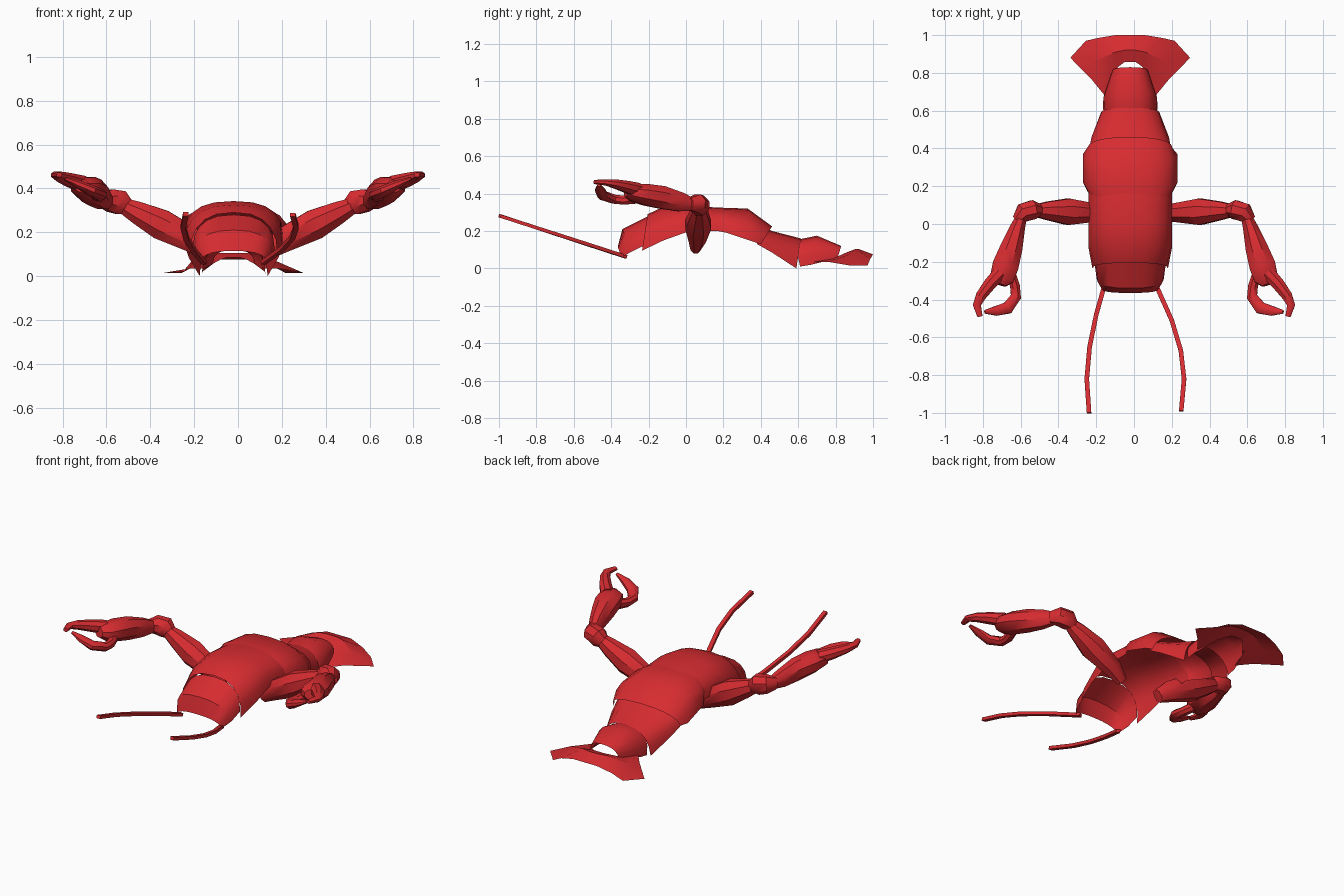
import bpy, math
from mathutils import Vector

red = bpy.data.materials.new("shell_red")
red.diffuse_color = (0.68, 0.025, 0.03, 1)
CX = -0.02  # the body sits slightly off the middle


def make(name, verts, faces, angle=35):
    me = bpy.data.meshes.new(name)
    me.from_pydata([tuple(v) for v in verts], [], faces)
    me.materials.append(red)
    ob = bpy.data.objects.new(name, me)
    bpy.context.collection.objects.link(ob)
    bpy.ops.object.select_all(action='DESELECT')
    ob.select_set(True)
    bpy.context.view_layer.objects.active = ob
    bpy.ops.object.shade_smooth_by_angle(angle=math.radians(angle))
    return ob


def spow(v, p):
    return math.copysign(abs(v) ** p, v)


def shell(name, rings, n=10):
    """Open arched plate; ring = (half width, y top, z top, y bottom, z bottom)."""
    verts, faces = [], []
    for hw, yt, zt, yb, zb in rings:
        for j in range(n + 1):
            a = math.pi * (1 - j / n)
            h = max(math.sin(a), 0) ** 0.85
            verts.append((CX + hw * spow(math.cos(a), 0.8),
                          yb + (yt - yb) * h, zb + (zt - zb) * h))
    w = n + 1
    for i in range(len(rings) - 1):
        for j in range(n):
            a = i * w + j
            faces.append((a, a + 1, a + w + 1, a + w))
    return make(name, verts, faces)


def tube(name, pts, side=1, n=8, angle=40):
    """Closed tube; point = (x, y, z, horizontal radius, vertical radius)."""
    verts, faces = [], []
    P = [Vector((p[0] * side, p[1], p[2])) for p in pts]
    for i, p in enumerate(P):
        d = (P[min(i + 1, len(P) - 1)] - P[max(i - 1, 0)]).normalized()
        u = d.cross(Vector((0, 0, 1))).normalized()
        v = u.cross(d)
        for j in range(n):
            a = 2 * math.pi * (j + 0.5) / n
            verts.append(p + u * math.cos(a) * pts[i][3] + v * math.sin(a) * pts[i][4])
    for i in range(len(P) - 1):
        for j in range(n):
            k = (j + 1) % n
            faces.append((i * n + j, (i + 1) * n + j, (i + 1) * n + k, i * n + k))
    faces.append(tuple(range(n)))
    faces.append(tuple(reversed(range((len(P) - 1) * n, len(P) * n))))
    return make(name, verts, faces, angle)


# Overlapping body plates, front to back
shell("head_plate", [(0.15, -0.365, 0.115, -0.345, 0.06),
                     (0.178, -0.34, 0.21, -0.29, 0.09),
                     (0.187, -0.20, 0.28, -0.22, 0.125)])
shell("front_carapace", [(0.20, -0.205, 0.29, -0.235, 0.095),
                         (0.222, -0.13, 0.325, -0.12, 0.15),
                         (0.222, 0.0, 0.342, 0.02, 0.20),
                         (0.222, 0.16, 0.325, 0.18, 0.20)])
shell("rear_carapace", [(0.225, 0.14, 0.325, 0.17, 0.20),
                        (0.25, 0.18, 0.325, 0.22, 0.19),
                        (0.25, 0.33, 0.32, 0.37, 0.14),
                        (0.225, 0.46, 0.225, 0.40, 0.13)])
shell("upper_tail", [(0.22, 0.38, 0.235, 0.38, 0.13),
                     (0.205, 0.46, 0.20, 0.46, 0.085),
                     (0.155, 0.615, 0.16, 0.59, 0.0)])
shell("lower_tail", [(0.145, 0.58, 0.15, 0.61, 0.01),
                     (0.142, 0.70, 0.175, 0.67, 0.02),
                     (0.095, 0.83, 0.12, 0.81, 0.055)])

# Tail fan: inner edge, ridge and outer edge, half given and mirrored
half = [[(0.135, 0.68, 0.035), (0.20, 0.76, 0.035), (0.317, 0.88, 0.015)],
        [(0.105, 0.78, 0.05), (0.19, 0.86, 0.07), (0.235, 0.97, 0.015)],
        [(0.06, 0.835, 0.075), (0.08, 0.91, 0.105), (0.17, 0.985, 0.05)],
        [(0.03, 0.857, 0.085), (0.03, 0.92, 0.105), (0.08, 1.0, 0.075)]]
cols = [[(CX - x, y, z) for x, y, z in c] for c in half]
cols += [[(CX + x, y, z) for x, y, z in c] for c in reversed(half)]
fv = [p for c in cols for p in c]
ff = [(3 * i + j, 3 * i + 3 + j, 3 * i + 4 + j, 3 * i + 1 + j)
      for i in range(len(cols) - 1) for j in range(2)]
make("tail_fan", fv, ff)

# Arms and claws
for s, tag in ((1, "right"), (-1, "left")):
    tube(tag + "_upper_arm", [(0.13, 0.05, 0.11, 0.03, 0.04),
                              (0.20, 0.06, 0.16, 0.05, 0.06),
                              (0.35, 0.065, 0.235, 0.075, 0.075),
                              (0.46, 0.07, 0.29, 0.052, 0.055),
                              (0.52, 0.07, 0.32, 0.035, 0.04)], s)
    tube(tag + "_elbow", [(0.495, 0.075, 0.31, 0.03, 0.035),
                          (0.535, 0.075, 0.335, 0.055, 0.06),
                          (0.585, 0.06, 0.345, 0.055, 0.055),
                          (0.62, 0.02, 0.345, 0.03, 0.035)], s)
    tube(tag + "_forearm", [(0.595, 0.04, 0.34, 0.03, 0.035),
                            (0.62, -0.03, 0.355, 0.045, 0.055),
                            (0.65, -0.13, 0.38, 0.064, 0.066),
                            (0.68, -0.22, 0.395, 0.075, 0.062),
                            (0.70, -0.29, 0.405, 0.068, 0.048),
                            (0.71, -0.32, 0.41, 0.035, 0.03)], s)
    tube(tag + "_outer_finger", [(0.71, -0.26, 0.42, 0.04, 0.04),
                                 (0.765, -0.32, 0.437, 0.036, 0.034),
                                 (0.81, -0.38, 0.452, 0.03, 0.026),
                                 (0.832, -0.43, 0.46, 0.023, 0.018),
                                 (0.815, -0.49, 0.462, 0.015, 0.012)], s)
    tube(tag + "_inner_finger", [(0.65, -0.26, 0.375, 0.025, 0.03),
                                 (0.63, -0.33, 0.365, 0.028, 0.026),
                                 (0.625, -0.385, 0.37, 0.03, 0.026),
                                 (0.67, -0.445, 0.39, 0.035, 0.026),
                                 (0.73, -0.46, 0.42, 0.028, 0.02),
                                 (0.79, -0.465, 0.445, 0.01, 0.008)], s)

# Antennae: thin four-sided rods bending outward, the two differ slightly
for tag, path in (("left", [(-0.155, -0.32), (-0.20, -0.48), (-0.235, -0.65),
                            (-0.25, -0.82), (-0.238, -1.0)]),
                  ("right", [(0.115, -0.32), (0.20, -0.51), (0.248, -0.67),
                             (0.265, -0.82), (0.25, -0.99)])):
    tube(tag + "_antenna", [(x, y, 0.065 + (-0.33 - y) * 0.325, 0.017, 0.013)
                            for x, y in path], 1, 4)
